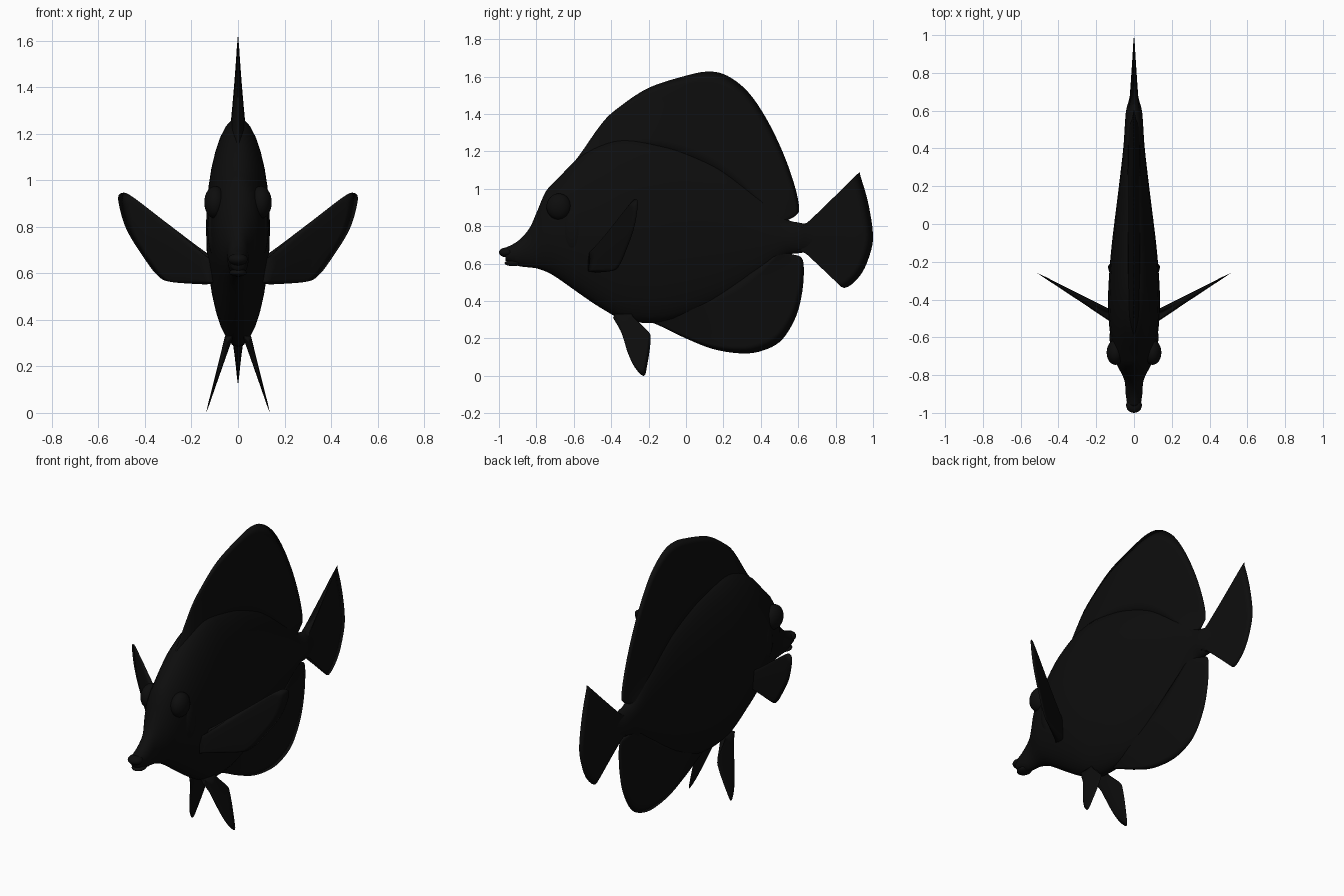
import bpy, bmesh, math
from mathutils import Vector

if "Cube" in bpy.data.objects:
    bpy.data.objects.remove(bpy.data.objects["Cube"])

black = bpy.data.materials.new("matte black")
black.use_nodes = True
black.diffuse_color = (0.004, 0.004, 0.004, 1)
black.node_tree.nodes["Principled BSDF"].inputs["Base Color"].default_value = (0.004, 0.004, 0.004, 1)


def finish(name, bm):
    bmesh.ops.recalc_face_normals(bm, faces=bm.faces)
    mesh = bpy.data.meshes.new(name)
    bm.to_mesh(mesh)
    bm.free()
    mesh.materials.append(black)
    for p in mesh.polygons:
        p.use_smooth = True
    obj = bpy.data.objects.new(name, mesh)
    bpy.context.collection.objects.link(obj)
    return obj


def sample(pts, t):
    """Catmull-Rom value at t in 0..1 along a list of tuples."""
    f = t * (len(pts) - 1)
    i = min(int(f), len(pts) - 2)
    u = f - i
    p = [pts[max(0, min(len(pts) - 1, i + k))] for k in (-1, 0, 1, 2)]
    return [0.5 * (2 * b + (c - a) * u + (2 * a - 5 * b + 4 * c - d) * u * u
                   + (3 * b - a - 3 * c + d) * u ** 3) for a, b, c, d in zip(*p)]


def loft(name, rows, steps=60, sides=32):
    """Elliptical sections along y; each row is y, top, bottom, half width."""
    bm = bmesh.new()
    rings = []
    for s in range(steps + 1):
        y, top, bot, w = sample(rows, s / steps)
        rings.append([bm.verts.new((w * math.sin(a), y, (top + bot) / 2 + (top - bot) / 2 * math.cos(a)))
                      for a in (2 * math.pi * k / sides for k in range(sides))])
    for r, q in zip(rings, rings[1:]):
        for k in range(sides):
            m = (k + 1) % sides
            bm.faces.new((r[k], r[m], q[m], q[k]))
    bm.faces.new(rings[0])
    bm.faces.new(rings[-1])
    return finish(name, bm)


def fin(name, base, edge, width, place, n=56, rows=8):
    """Blade that tapers from a base curve to a thin outer edge."""
    bm = bmesh.new()
    sides = {1: [], -1: []}
    for i in range(n + 1):
        t = i / n
        b, e = Vector(sample(base, t)), Vector(sample(edge, t))
        cols = {1: [], -1: []}
        for j in range(rows):
            k = j / rows
            p = b.lerp(e, k)
            h = width * (1 - k) ** 1.15 + 0.002
            for s in (1, -1):
                cols[s].append(bm.verts.new(place(p.x, p.y, s * h)))
        tip = bm.verts.new(place(e.x, e.y, 0))
        for s in (1, -1):
            sides[s].append(cols[s] + [tip])
    for s in (1, -1):
        for a, b in zip(sides[s], sides[s][1:]):
            for j in range(rows):
                bm.faces.new((a[j], a[j + 1], b[j + 1], b[j]))
    # Close the two ends and the root
    for e in (0, -1):
        bm.faces.new(sides[1][e] + sides[-1][e][-2::-1])
    for i in range(n):
        bm.faces.new((sides[1][i][0], sides[1][i + 1][0], sides[-1][i + 1][0], sides[-1][i][0]))
    return finish(name, bm)


def ellipsoid(name, centre, radii):
    bm = bmesh.new()
    bmesh.ops.create_uvsphere(bm, u_segments=24, v_segments=16, radius=1)
    bmesh.ops.scale(bm, vec=radii, verts=bm.verts)
    bmesh.ops.translate(bm, vec=centre, verts=bm.verts)
    return finish(name, bm)


# Flattened body from snout to tail root
loft("body", [
    (-0.965, 0.685, 0.615, 0.034), (-0.90, 0.72, 0.588, 0.044), (-0.84, 0.785, 0.58, 0.048),
    (-0.80, 0.87, 0.575, 0.062), (-0.75, 0.985, 0.558, 0.088), (-0.69, 1.05, 0.525, 0.108),
    (-0.57, 1.17, 0.44, 0.128), (-0.45, 1.24, 0.36, 0.137), (-0.32, 1.27, 0.295, 0.135),
    (-0.15, 1.25, 0.285, 0.122), (0.0, 1.21, 0.32, 0.105), (0.2, 1.12, 0.41, 0.08),
    (0.4, 0.97, 0.54, 0.057), (0.53, 0.845, 0.64, 0.048), (0.60, 0.82, 0.655, 0.042),
    (0.67, 0.81, 0.665, 0.024), (0.76, 0.80, 0.68, 0.010)])

# Lips
ellipsoid("upper_lip", (0, -0.96, 0.66), (0.042, 0.04, 0.026))
ellipsoid("lower_lip", (0, -0.925, 0.603), (0.038, 0.045, 0.016))


def upright(y, z, n):
    return (n, y, z)


# Fins on the centre line
fin("dorsal_fin",
    [(-0.62, 1.08), (-0.45, 1.19), (-0.2, 1.22), (0.05, 1.15), (0.25, 1.04), (0.42, 0.90), (0.52, 0.81)],
    [(-0.63, 1.11), (-0.57, 1.18), (-0.45, 1.35), (-0.36, 1.435), (-0.2, 1.54), (0.0, 1.605),
     (0.12, 1.627), (0.22, 1.605), (0.33, 1.52), (0.43, 1.375), (0.52, 1.19), (0.58, 1.02),
     (0.605, 0.90), (0.59, 0.86), (0.54, 0.83)], 0.032, upright)
fin("anal_fin",
    [(-0.25, 0.34), (-0.05, 0.37), (0.15, 0.44), (0.3, 0.52), (0.42, 0.60), (0.52, 0.68)],
    [(-0.28, 0.30), (-0.17, 0.28), (0.0, 0.20), (0.15, 0.142), (0.3, 0.12), (0.41, 0.135),
     (0.51, 0.19), (0.585, 0.31), (0.62, 0.44), (0.63, 0.57), (0.615, 0.635), (0.55, 0.65)],
    0.034, upright)
fin("tail_fin",
    [(0.60, 0.80), (0.60, 0.74), (0.60, 0.67)],
    [(0.65, 0.82), (0.69, 0.835), (0.75, 0.88), (0.84, 0.99), (0.92, 1.082), (0.935, 1.06), (0.975, 0.92),
     (1.0, 0.75), (0.98, 0.64), (0.93, 0.535), (0.845, 0.47), (0.78, 0.54), (0.71, 0.615), (0.64, 0.655)],
    0.026, upright)

# Paired parts
for side, s in (("left", 1), ("right", -1)):
    ellipsoid(side + "_eye", (s * 0.098, -0.68, 0.905), (0.047, 0.066, 0.07))
    ellipsoid(side + "_gill_cover", (s * 0.085, -0.60, 0.79), (0.046, 0.065, 0.14))

    def pectoral(x, z, n, s=s):
        return (s * (x - 0.5 * n), -0.475 + 0.58 * (x - 0.14) + 0.87 * n, z)

    fin(side + "_pectoral_fin",
        [(0.10, 0.66), (0.10, 0.61), (0.10, 0.56)],
        [(0.145, 0.67), (0.23, 0.755), (0.35, 0.85), (0.455, 0.93), (0.497, 0.946), (0.515, 0.915),
         (0.48, 0.79), (0.40, 0.66), (0.345, 0.59), (0.29, 0.563), (0.137, 0.552)],
        0.028, pectoral)

    def pelvic(y, z, n, s=s):
        return (s * (0.137 - 0.30 * z + n), y, z)

    fin(side + "_pelvic_fin",
        [(-0.38, 0.33), (-0.34, 0.33), (-0.29, 0.33)],
        [(-0.39, 0.31), (-0.345, 0.23), (-0.31, 0.12), (-0.27, 0.04), (-0.225, 0.0), (-0.207, 0.06),
         (-0.19, 0.18), (-0.20, 0.235), (-0.28, 0.295)],
        0.016, pelvic)
